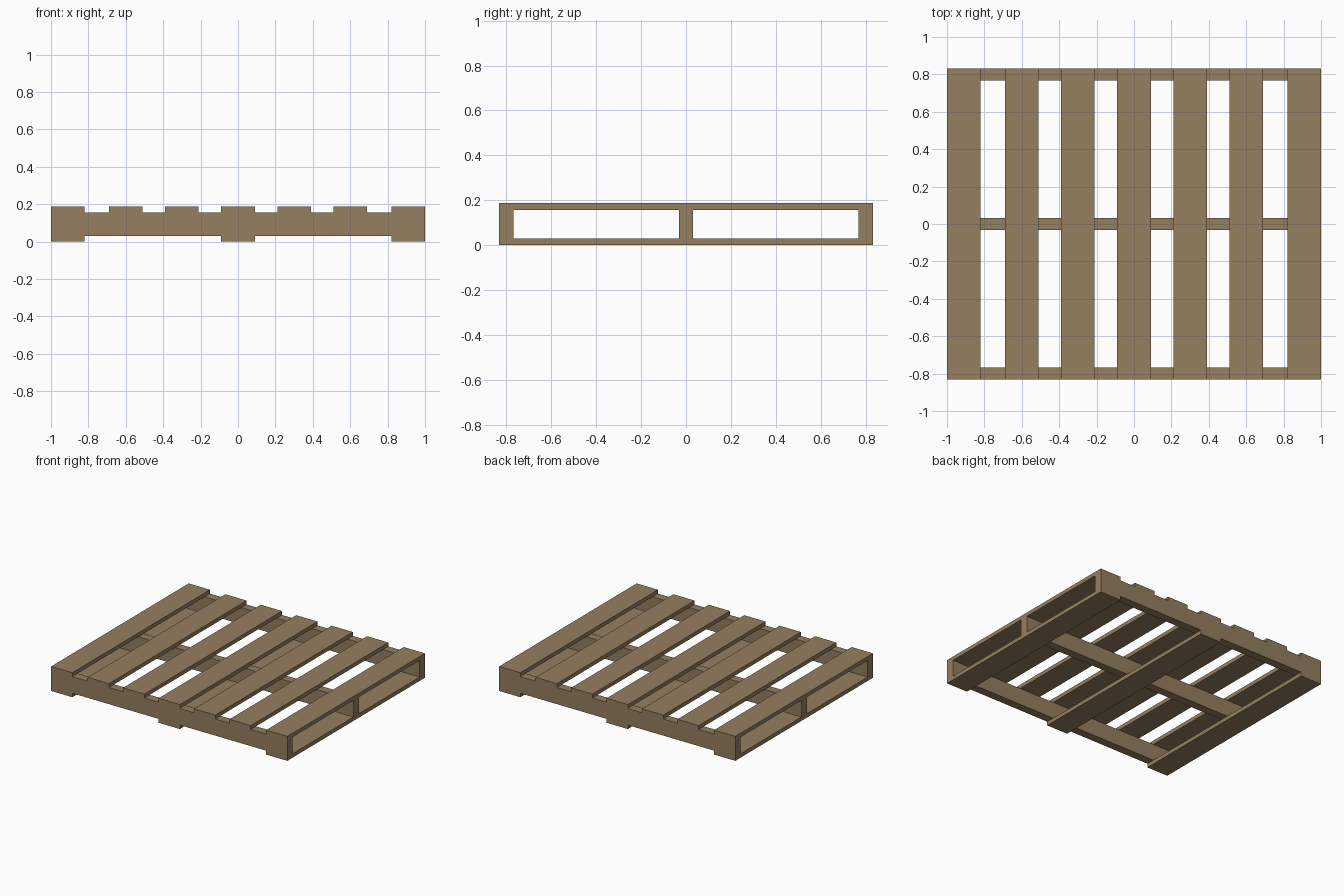
import bpy

if "Cube" in bpy.data.objects:
    bpy.data.objects.remove(bpy.data.objects["Cube"])

wood = bpy.data.materials.new("pallet_wood")
wood.diffuse_color = (0.30, 0.21, 0.115, 1)
wood.use_nodes = True
wood.node_tree.nodes["Principled BSDF"].inputs["Base Color"].default_value = wood.diffuse_color

L = 0.832               # half length along y
Z = (0.0, 0.03, 0.157, 0.187)   # layer heights


def box(name, x0, x1, y0, y1, z0, z1):
    bpy.ops.mesh.primitive_cube_add(
        size=1, location=((x0 + x1) / 2, (y0 + y1) / 2, (z0 + z1) / 2))
    ob = bpy.context.object
    ob.name = name
    ob.scale = (x1 - x0, y1 - y0, z1 - z0)
    bpy.ops.object.transform_apply(location=False, rotation=False, scale=True)
    ob.data.materials.append(wood)
    return ob


# Top deck boards
for x in (-0.91, -0.6, -0.3, 0, 0.3, 0.6, 0.91):
    box("deck_board", x - 0.09, x + 0.09, -L, L, Z[2], Z[3])

# Stringers running across
for y in (-L + 0.032, 0, L - 0.032):
    box("stringer", -1, 1, y - 0.032, y + 0.032, Z[1], Z[2])

# Bottom boards
for x in (-0.91, 0, 0.91):
    box("bottom_board", x - 0.09, x + 0.09, -L, L, Z[0], Z[1])
